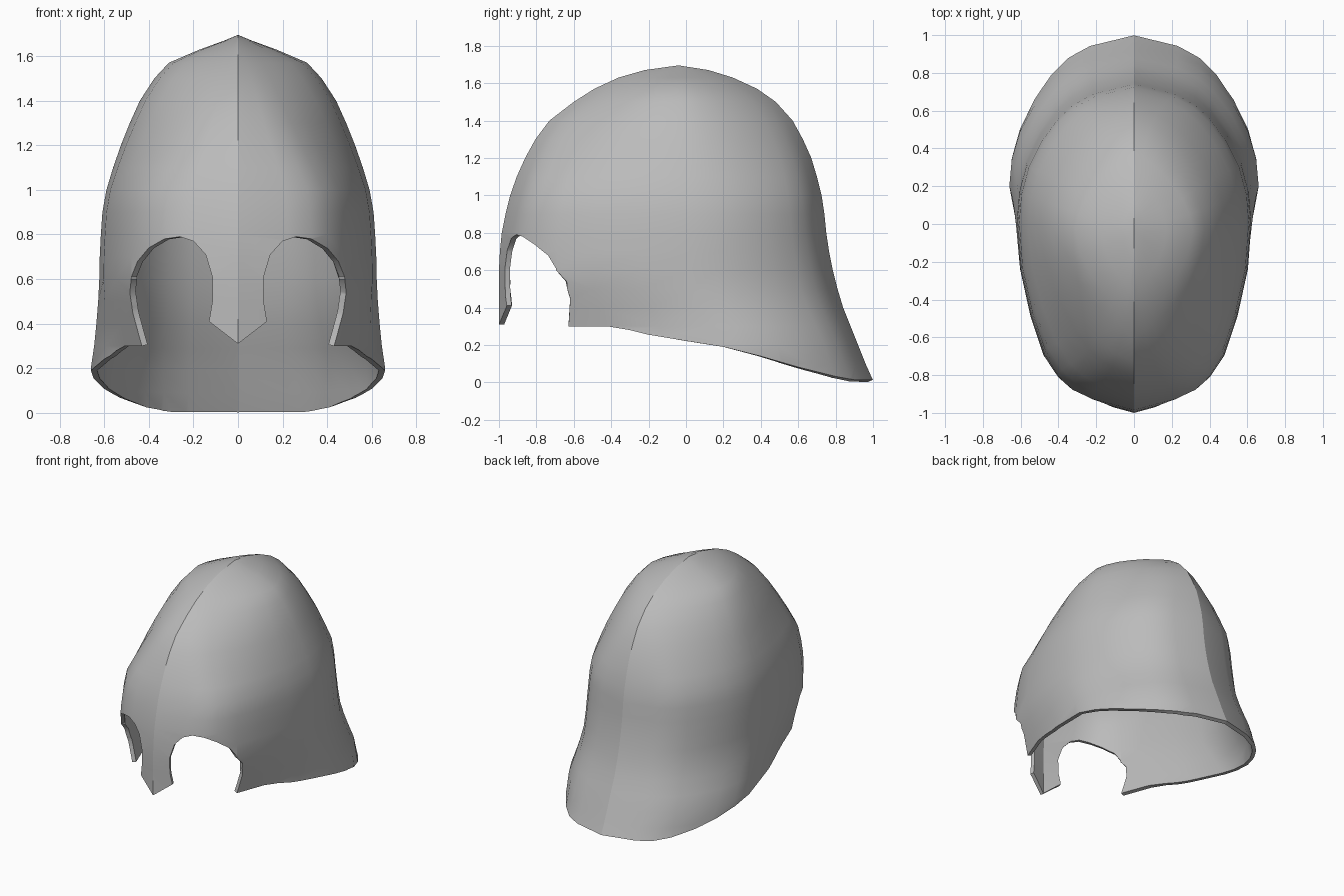
import bpy, bmesh, math

cube = bpy.data.objects.get("Cube")
if cube:
    bpy.data.objects.remove(cube, do_unlink=True)

steel = bpy.data.materials.new("grey_steel")
steel.use_nodes = True
steel.diffuse_color = (0.5, 0.5, 0.5, 1)
steel.node_tree.nodes["Principled BSDF"].inputs["Base Color"].default_value = (0.5, 0.5, 0.5, 1)


def lerp_table(table, t):
    for (a, va), (b, vb) in zip(table, table[1:]):
        if t <= b:
            return va + (vb - va) * max(0, t - a) / (b - a)
    return table[-1][1]


def make_object(name, bm):
    bmesh.ops.recalc_face_normals(bm, faces=bm.faces)
    mesh = bpy.data.meshes.new(name)
    bm.to_mesh(mesh)
    bm.free()
    ob = bpy.data.objects.new(name, mesh)
    bpy.context.collection.objects.link(ob)
    mesh.materials.append(steel)
    mesh.materials.append(steel)  # spare slot marks cut faces
    return ob


def prism(name, points, place, a, b):
    """Closed cutter: a flat outline swept from a to b."""
    bm = bmesh.new()
    ends = [[bm.verts.new(place(p, d)) for p in points] for d in (a, b)]
    for ring in ends:
        bm.faces.new(ring)
    for i in range(len(points)):
        j = (i + 1) % len(points)
        bm.faces.new((ends[0][i], ends[0][j], ends[1][j], ends[1][i]))
    for f in bm.faces:
        f.material_index = 1
    ob = make_object(name, bm)
    ob.hide_render = True
    return ob


# Height, half width, front y, back y of each level
LEVELS = [(-.1, .66, -1, 1.04), (0, .66, -1, 1.005), (.1, .66, -1, .96), (.2, .66, -1, .92),
          (.3, .645, -1, .88), (.4, .635, -1, .84), (.5, .627, -1, .81), (.6, .622, -1, .785),
          (.7, .62, -.995, .765), (.8, .615, -.985, .75), (.9, .608, -.965, .74),
          (1.0, .59, -.94, .725), (1.1, .56, -.905, .7), (1.2, .525, -.86, .67),
          (1.3, .485, -.805, .625), (1.4, .44, -.73, .57), (1.5, .375, -.6, .48),
          (1.57, .31, -.49, .38), (1.63, .17, -.36, .25), (1.67, .06, -.22, .12)]
# Half outlines from widest point to the ridge
FRONT = [(0, 1), (.25, .97), (.5, .88), (.7, .77), (.82, .65), (.89, .53), (.94, .36), (1, 0)]
BACK = [(0, 1), (.2, .98), (.4, .915), (.59, .8), (.75, .66), (.85, .53), (.93, .35), (1, 0)]
PEAK = [(0, 1), (.25, .93), (.5, .75), (.75, .45), (.9, .2), (1, 0)]


def section(z, w, front, back):
    mid = lerp_table([(.2, .2), (.5, .02), (1.2, 0), (1.67, -.04)], z)
    sharp = min(1, max(0, (z - 1) / .6))
    tuck = .22 * min(1, max(0, (.6 - z) / .3))

    def half(table, end, taper):
        return [(w * (f + (lerp_table(PEAK, u) - f) * sharp) * (1 - taper * u),
                 mid + (end - mid) * u, z) for u, f in table]
    side = half(FRONT, front, tuck)[::-1] + half(BACK, back, 0)[1:]
    return side + [(-x, y, h) for x, y, h in side[-2:0:-1]]


# Closed dome
bm = bmesh.new()
rings = [[bm.verts.new(p) for p in section(*level)] for level in LEVELS]
n = len(rings[0])
for low, high in zip(rings, rings[1:]):
    for i in range(n):
        j = (i + 1) % n
        bm.faces.new((low[i], low[j], high[j], high[i]))
bm.faces.new(rings[0])
apex = bm.verts.new((0, -.04, 1.695))
for i in range(n):
    bm.faces.new((rings[-1][i], rings[-1][(i + 1) % n], apex))
helmet = make_object("helmet_shell", bm)

# Lower rim cut, seen from the side
rim = [(-1.3, .3), (-.42, .3), (-.3, .28), (-.2, .255), (0, .222), (.2, .19), (.4, .14),
       (.6, .082), (.8, .032), (.9, .014), (1.3, .014), (1.3, -.3), (-1.3, -.3)]
rim_cutter = prism("rim_cutter", rim, lambda p, d: (d, p[0], p[1]), -1, 1)

# Eye openings with the nose guard between them
eye = [(.13, .41), (.115, .5), (.115, .61), (.145, .71), (.2, .77), (.26, .79), (.33, .78),
       (.4, .74), (.45, .68), (.478, .61), (.485, .54), (.472, .45), (.445, .35), (.428, .29), (.428, .1)]
outline = [(0, .31)] + eye + [(-x, z) for x, z in eye[::-1]]
eye_cutter = prism("eye_cutter", outline, lambda p, d: (p[0], d, p[1]), -1.4, -.3)

bpy.context.view_layer.objects.active = helmet
for ob in bpy.context.selected_objects:
    ob.select_set(False)
helmet.select_set(True)
for cutter in (rim_cutter, eye_cutter):
    mod = helmet.modifiers.new("cut", "BOOLEAN")
    mod.operation, mod.solver, mod.object = "DIFFERENCE", "EXACT", cutter
    mod.material_mode = "INDEX"
    bpy.ops.object.modifier_apply(modifier=mod.name)
    bpy.data.objects.remove(cutter, do_unlink=True)

# Open the dome into a thin skin
bm = bmesh.new()
bm.from_mesh(helmet.data)
bmesh.ops.delete(bm, geom=[f for f in bm.faces if f.material_index == 1], context="FACES")
bmesh.ops.remove_doubles(bm, verts=bm.verts, dist=.004)
bm.to_mesh(helmet.data)
bm.free()
helmet.data.materials.pop(index=1)

# Wall thickness
wall = helmet.modifiers.new("wall", "SOLIDIFY")
wall.thickness, wall.offset = .028, -1
bpy.ops.object.modifier_apply(modifier=wall.name)

# Smooth surface with a crisp centre ridge
bpy.ops.object.shade_smooth_by_angle(angle=math.radians(35))
for e in helmet.data.edges:
    if all(abs(helmet.data.vertices[v].co.x) < .001 for v in e.vertices):
        e.use_edge_sharp = True
